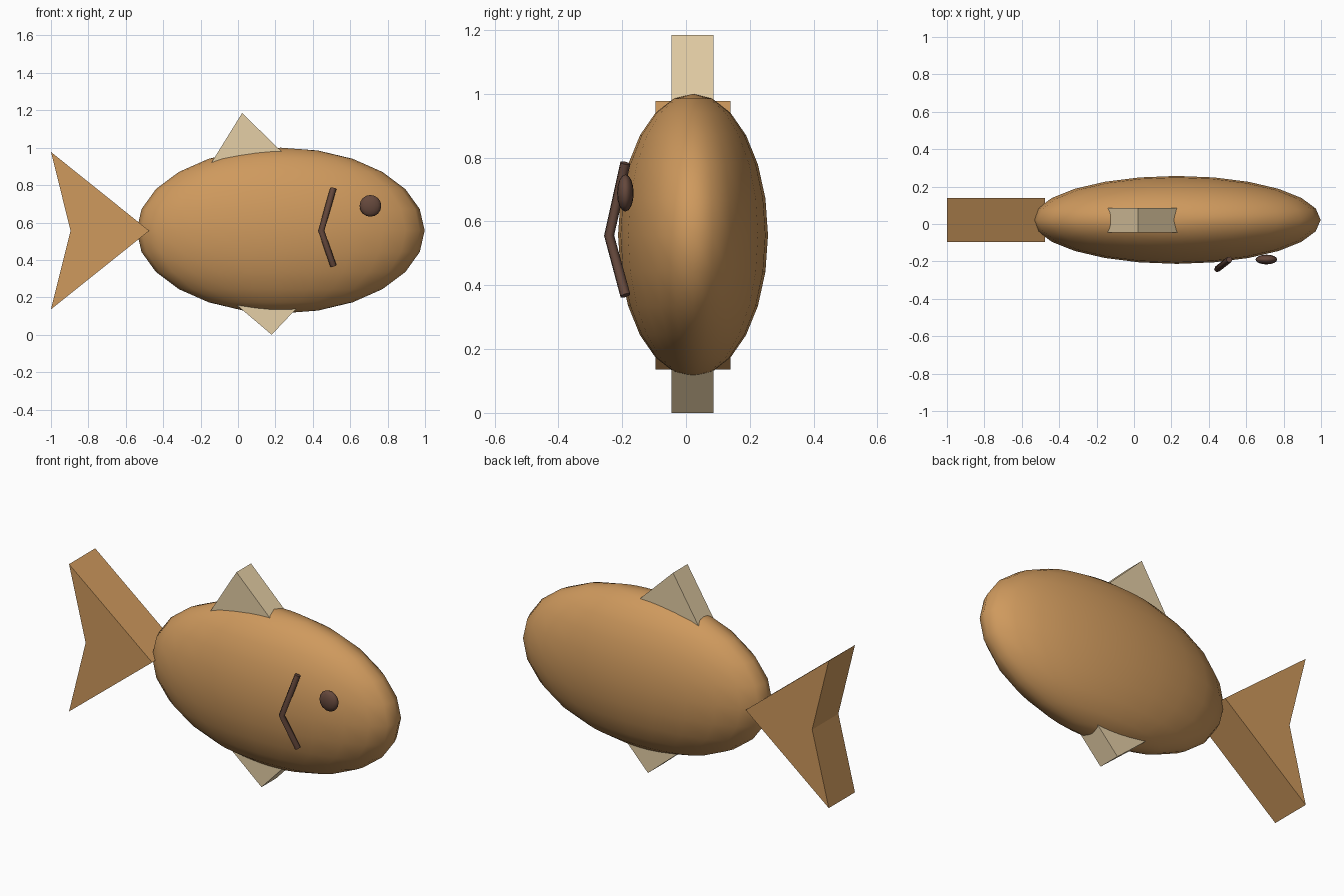
import bpy, bmesh

if "Cube" in bpy.data.objects:
    bpy.data.objects.remove(bpy.data.objects["Cube"])

def material(name, rgb):
    m = bpy.data.materials.new(name)
    m.diffuse_color = (*rgb, 1)
    m.use_nodes = True
    m.node_tree.nodes["Principled BSDF"].inputs["Base Color"].default_value = m.diffuse_color
    return m

orange = material("orange", (0.62, 0.32, 0.11))
cream = material("cream", (0.78, 0.62, 0.38))
brown = material("brown", (0.13, 0.065, 0.045))

def ellipsoid(name, centre, radii, mat, segments, rings):
    bpy.ops.mesh.primitive_uv_sphere_add(segments=segments, ring_count=rings, radius=1, location=centre)
    ob = bpy.context.object
    ob.name = name
    ob.scale = radii
    bpy.ops.object.transform_apply(location=False, rotation=False, scale=True)
    bpy.ops.object.shade_smooth()
    ob.data.materials.append(mat)
    return ob

def prism(name, outline, y0, y1, mat):
    """Extrude an x-z outline from y0 to y1."""
    bm = bmesh.new()
    face = bm.faces.new([bm.verts.new((x, y0, z)) for x, z in outline])
    ext = bmesh.ops.extrude_face_region(bm, geom=[face])["geom"]
    bmesh.ops.translate(bm, vec=(0, y1 - y0, 0),
                        verts=[v for v in ext if isinstance(v, bmesh.types.BMVert)])
    bmesh.ops.recalc_face_normals(bm, faces=bm.faces)
    me = bpy.data.meshes.new(name)
    bm.to_mesh(me)
    bm.free()
    me.materials.append(mat)
    ob = bpy.data.objects.new(name, me)
    bpy.context.collection.objects.link(ob)
    return ob

# Body and eye
ellipsoid("body", (0.228, 0.022, 0.557), (0.77, 0.235, 0.443), orange, 24, 12)
ellipsoid("eye", (0.708, -0.19, 0.689), (0.058, 0.026, 0.058), brown, 16, 8)

# Forked tail
prism("tail", [(-1, 0.977), (-0.895, 0.556), (-1, 0.136), (-0.475, 0.556)], -0.096, 0.14, orange)

# Fins, bases sunk into the body
prism("top_fin", [(-0.17, 0.875), (0.022, 1.185), (0.32, 0.895)], -0.045, 0.086, cream)
prism("bottom_fin", [(-0.05, 0.195), (0.18, 0), (0.36, 0.19)], -0.045, 0.086, cream)

# Chevron gill: a mitred tube
curve = bpy.data.curves.new("gill", "CURVE")
curve.dimensions = "3D"
curve.bevel_depth = 0.017
curve.bevel_resolution = 1
curve.use_fill_caps = True
path = [(0.51, -0.19, 0.783), (0.445, -0.241, 0.556), (0.51, -0.19, 0.368)]
spline = curve.splines.new("POLY")
spline.points.add(len(path) - 1)
for p, co in zip(spline.points, path):
    p.co = (*co, 1)
curve.materials.append(brown)
gill = bpy.data.objects.new("gill", curve)
bpy.context.collection.objects.link(gill)
